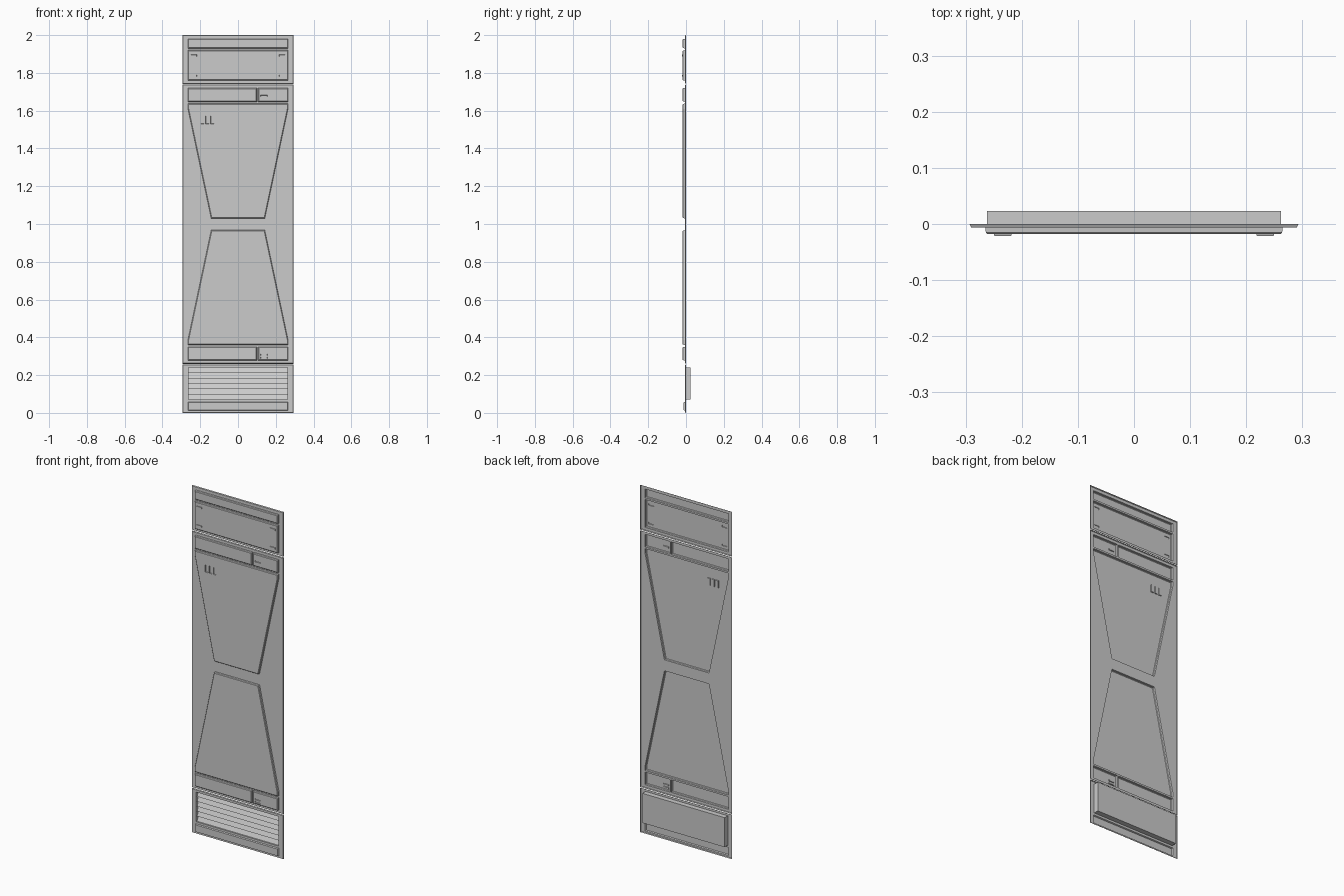
import bpy, bmesh
from mathutils import Vector

if "Cube" in bpy.data.objects:
    bpy.data.objects.remove(bpy.data.objects["Cube"])


def rect(x0, x1, z0, z1):
    return [(x0, z0), (x1, z0), (x1, z1), (x0, z1)]


def inset(loop, d):
    """Offset a convex counter-clockwise loop inwards by d."""
    if d == 0:
        return list(loop)
    pts, out = [Vector(p) for p in loop], []
    for i, p in enumerate(pts):
        a = (p - pts[i - 1]).normalized()
        b = (pts[(i + 1) % len(pts)] - p).normalized()
        na, nb = Vector((-a.y, a.x)), Vector((-b.y, b.x))
        out.append(tuple(p + (na + nb) * d / (1 + na.dot(nb))))
    return out


def ring(bm, loop, y):
    return [bm.verts.new((x, y, z)) for x, z in loop]


def press(bm, verts, loop, y, steps, features=()):
    """Step a loop in or out of the sheet, then cap it around nested features."""
    for d, dy in steps:
        loop, y = inset(loop, d), y + dy
        new = ring(bm, loop, y)
        n = len(new)
        for i in range(n):
            j = (i + 1) % n
            bm.faces.new((verts[i], verts[j], new[j], new[i]))
        verts = new
    if not features:
        bm.faces.new(verts)
        return
    kids = [(ring(bm, f[0], y), f) for f in features]
    edges = []
    for vs in [verts] + [k[0] for k in kids]:
        for i, v in enumerate(vs):
            pair = (vs[i - 1], v)
            edges.append(bm.edges.get(pair) or bm.edges.new(pair))
    res = bmesh.ops.triangle_fill(bm, edges=edges, use_beauty=True, normal=(0, -1, 0))
    for f in res["geom"]:
        if isinstance(f, bmesh.types.BMFace):
            f.normal_update()
            if f.normal.y > 0:
                f.normal_flip()
    for vs, f in kids:
        press(bm, vs, f[0], y, f[1], f[2] if len(f) > 2 else ())


def finish(bm, name):
    me = bpy.data.meshes.new(name)
    bm.to_mesh(me)
    bm.free()
    bpy.context.collection.objects.link(bpy.data.objects.new(name, me))


def sheet(name, z0, z1, features):
    bm = bmesh.new()
    loop = rect(-W, W, z0, z1)
    press(bm, ring(bm, loop, 0), loop, 0, [(0.003, -0.006)], features)
    finish(bm, name)


W, P = 0.293, 0.265
RAISED = [(0.001, -0.009), (0.003, -0.003)]
LOW = [(0.003, -0.007)]
DENT = [(0.001, 0.005)]
TAB = [(0.001, -0.003)]

# Top section: narrow bar, wide panel with four corner tabs
tabs = [(rect(x, x + 0.032, z, z + 0.01), TAB)
        for x in (-0.25, 0.218) for z in (1.78, 1.887)]
sheet("top_section", 1.742, 2.0, [
    (rect(-P, P, 1.93, 1.98), RAISED),
    (rect(-P, P, 1.76, 1.92), RAISED, tabs)])


# Split bars with latch dents
def split_bar(z0, z1, dent_z):
    latches = [(rect(0.12, 0.155, z, z + 0.008), DENT) for z in dent_z]
    return [(rect(-P, 0.1, z0, z1), RAISED),
            (rect(0.106, P, z0, z1), RAISED, latches)]


# Middle section: two tapered panels mirrored about z = 1
taper = [(-0.142, 1.03), (0.142, 1.03), (P, 1.61), (P, 1.637), (-P, 1.637), (-P, 1.61)]
lower = [(x, 1.997 - z) for x, z in reversed(taper)]
slots = [(rect(x, x + 0.018, 1.53, 1.572), DENT) for x in (-0.197, -0.171, -0.145)]
sheet("middle_section", 0.26, 1.738,
      split_bar(1.647, 1.72, [1.674]) + split_bar(0.278, 0.35, [0.288, 0.304])
      + [(taper, RAISED, slots), (lower, RAISED)])

# Bottom section: recessed vent box and low kick strip
sheet("bottom_section", 0.0, 0.256, [
    (rect(-0.262, 0.262, 0.07, 0.24), [(0, 0.029)]),
    (rect(-P, P, 0.012, 0.058), LOW)])

# Vent slats: sawtooth of upward-facing blades
bm = bmesh.new()
n, z0, z1 = 6, 0.07, 0.24
h = (z1 - z0) / n
prof = []
for i in range(n):
    prof += [(0.002, z0 + i * h), (0.016, z0 + (i + 1) * h)]
rows = [[bm.verts.new((x, y, z)) for x in (-0.262, 0.262)] for y, z in prof]
for a, b in zip(rows, rows[1:]):
    bm.faces.new((a[0], a[1], b[1], b[0]))
finish(bm, "vent_slats")
